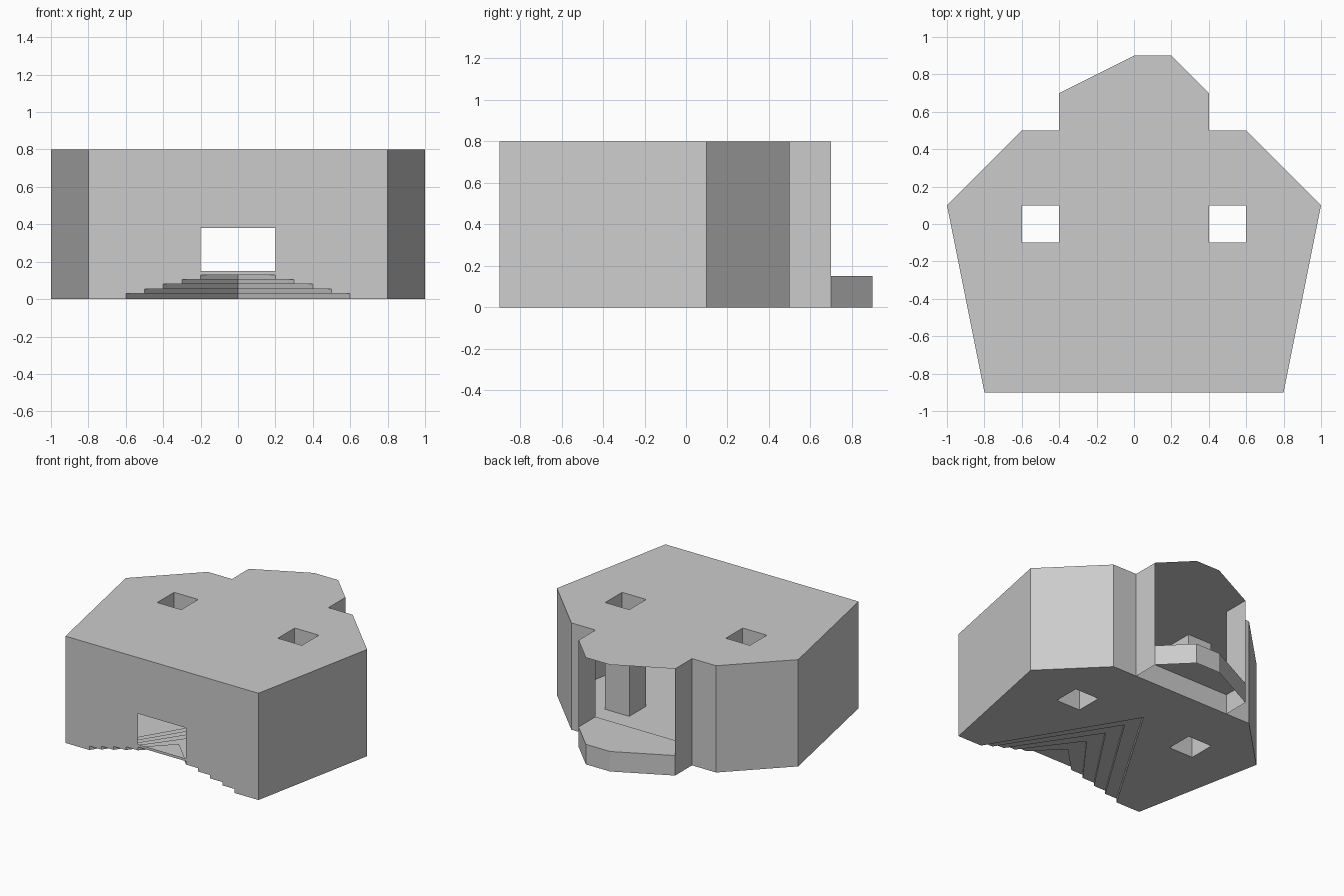
import bpy
import bmesh
from mathutils import Vector

cube = bpy.data.objects.get("Cube")
if cube:
    bpy.data.objects.remove(cube, do_unlink=True)

grey = bpy.data.materials.new("plain grey")
grey.use_nodes = True
COLOR = (0.6, 0.6, 0.6, 1)
grey.diffuse_color = COLOR
grey.node_tree.nodes["Principled BSDF"].inputs["Base Color"].default_value = COLOR


def finish(name, bm):
    mesh = bpy.data.meshes.new(name)
    bm.to_mesh(mesh)
    bm.free()
    mesh.materials.append(grey)
    obj = bpy.data.objects.new(name, mesh)
    bpy.context.collection.objects.link(obj)
    return obj


def sheet(name, loops, place, normal):
    """Flat face from an outline plus hole loops, facing along normal."""
    bm = bmesh.new()
    for loop in loops:
        verts = [bm.verts.new(place(*p)) for p in loop]
        for a, b in zip(verts, verts[1:] + verts[:1]):
            bm.edges.new((a, b))
    bmesh.ops.triangle_fill(bm, use_beauty=True, edges=bm.edges[:], normal=normal)
    bm.normal_update()
    wrong = [f for f in bm.faces if f.normal.dot(Vector(normal)) < 0]
    bmesh.ops.reverse_faces(bm, faces=wrong)
    return finish(name, bm)


def walls(name, paths, z0, z1):
    """Upright walls along plan paths, facing right of the travel direction."""
    bm = bmesh.new()
    for path in paths:
        for a, b in zip(path, path[1:]):
            bm.faces.new([bm.verts.new((*p, z)) for p, z in
                          ((a, z0), (b, z0), (b, z1), (a, z1))])
    return finish(name, bm)


def level(z):
    return lambda x, y: (x, y, z)


def mirrored(path):
    return [(-x, y) for x, y in reversed(path)]


HEIGHT, FLOOR, FRONT = 0.8, 0.15, -0.9
UP, DOWN = (0, 0, 1), (0, 0, -1)

# Plan outlines
side = [(0.8, FRONT), (1, 0.1), (0.6, 0.5), (0.4, 0.5), (0.4, 0.7)]
bay = [(0.4, 0.7), (0.2, 0.9), (0, 0.9), (-0.4, 0.7)]
shafts = [[(c - 0.1, -0.1), (c - 0.1, 0.1), (c + 0.1, 0.1), (c + 0.1, -0.1)]
          for c in (-0.5, 0.5)]
# Stepped recess: shrinking triangles, one per level
steps = [[(-w, FRONT), (0, FRONT + 2 * w - 0.2), (w, FRONT)]
         for w in (0.6, 0.5, 0.4, 0.3, 0.2)]
tops = [0.03 + 0.025 * i for i in range(len(steps))]

# Roof and base with the two shafts
roof = side + bay[1:-1] + mirrored(side)
sheet("roof", [roof] + shafts, level(HEIGHT), UP)
base = steps[0] + side[:-1] + mirrored(side[:-1])
sheet("base", [base] + shafts, level(0), DOWN)
walls("side_walls", [side, mirrored(side)], 0, HEIGHT)
walls("shaft_walls", [s + s[:1] for s in shafts], 0, HEIGHT)

# Front wall with window and stepped lower edge
stair = []
for tri, low, high in zip(steps, [0] + tops, tops):
    stair += [(tri[0][0], low), (tri[0][0], high)]
outline = [(-0.8, 0)] + stair + mirrored(stair) + [(0.8, 0), (0.8, HEIGHT), (-0.8, HEIGHT)]
window = [(-0.2, FLOOR), (0.2, FLOOR), (0.2, 0.38), (-0.2, 0.38)]
sheet("front_wall", [outline, window], lambda x, z: (x, FRONT, z), (0, -1, 0))

# Recess risers and undersides
for i, (tri, low, high) in enumerate(zip(steps, [0] + tops, tops)):
    walls(f"recess_riser_{i + 1}", [tri], low, high)
    ledge = tri + steps[i + 1][::-1] if i + 1 < len(steps) else tri
    sheet(f"recess_ledge_{i + 1}", [ledge], level(high), DOWN)

# Rear bay: raised floor, riser and low parapet
sheet("bay_floor", [[(0.4, 0.5)] + bay + [(-0.4, 0.5)]], level(FLOOR), UP)
walls("bay_riser", [[(0.4, 0.5), (-0.4, 0.5)]], 0, FLOOR)
walls("bay_parapet", [bay[1:]], 0, FLOOR)
walls("bay_corner_upper", [bay[:2]], 0.07, FLOOR)
walls("bay_corner_lower", [bay[1::-1]], 0, 0.07)
